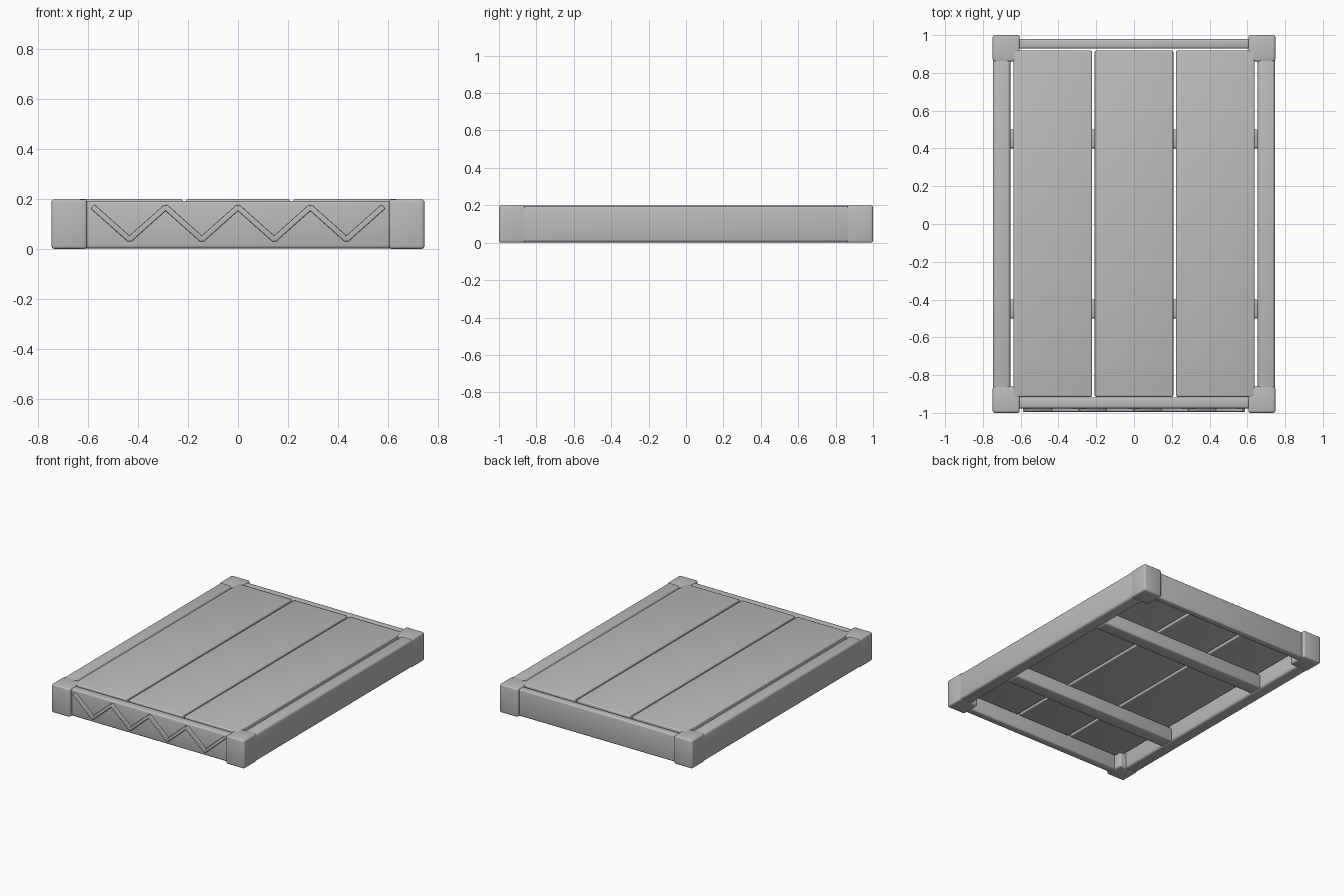
import bpy, bmesh, math
from mathutils import Matrix, Vector

cube = bpy.data.objects.get("Cube")
if cube:
    bpy.data.objects.remove(cube, do_unlink=True)

# Single grey material
grey = bpy.data.materials.new("plain_grey")
grey.use_nodes = True
colour = (0.5, 0.5, 0.5, 1)
grey.diffuse_color = colour
grey.node_tree.nodes["Principled BSDF"].inputs["Base Color"].default_value = colour


def box(name, x, y, z, bevel=0.012, tilt=0):
    """Rounded box from (min, max) ranges, tilted about y at its centre."""
    lo, hi = (Vector(c) for c in zip(x, y, z))
    bm = bmesh.new()
    bmesh.ops.create_cube(bm, size=1, matrix=Matrix.Diagonal((*(hi - lo), 1)))
    bmesh.ops.bevel(bm, geom=bm.edges[:], offset=bevel, segments=3,
                    profile=0.5, affect='EDGES')
    mesh = bpy.data.meshes.new(name)
    bm.to_mesh(mesh)
    bm.free()
    mesh.materials.append(grey)
    obj = bpy.data.objects.new(name, mesh)
    obj.location = (lo + hi) / 2
    obj.rotation_euler.y = tilt
    bpy.context.collection.objects.link(obj)
    bpy.ops.object.select_all(action='DESELECT')
    obj.select_set(True)
    bpy.context.view_layer.objects.active = obj
    bpy.ops.object.shade_smooth_by_angle(angle=math.radians(35))
    return obj


def span(a, b, sign):
    return tuple(sorted((a * sign, b * sign)))


# Corner posts, side rails and cross beams
for sx, side in ((1, "left"), (-1, "right")):
    box(f"{side}_rail", span(0.655, 0.747, sx), (-0.9, 0.9), (0.002, 0.196), 0.016)
    for sy, end in ((1, "back"), (-1, "front")):
        box(f"{end}_{side}_post", span(0.605, 0.748, sx), span(0.86, 1, sy), (0, 0.199))

# End rails
box("back_rail", (-0.62, 0.62), (0.928, 0.98), (0.002, 0.192))
box("front_rail", (-0.62, 0.62), (-0.976, -0.918), (0.002, 0.192))

# Cross beams under the planks
for sy, end in ((1, "back"), (-1, "front")):
    box(f"{end}_beam", (-0.66, 0.66), span(0.4, 0.5, sy), (0.002, 0.102))

# Deck planks
for i, name in enumerate(("right", "middle", "left")):
    cx = (i - 1) * 0.43
    box(f"{name}_plank", (cx - 0.208, cx + 0.208), (-0.915, 0.918), (0.1, 0.2), 0.008)

# Zigzag trim on the front rail
step, low, high = 0.145, 0.038, 0.167
rise = high - low
half = math.hypot(step, rise) / 2 + 0.004
slope = math.atan2(rise, step)
mid = (low + high) / 2
for i in range(8):
    cx = (i - 3.5) * step
    box(f"zigzag_bar_{i + 1}", (cx - half, cx + half), (-0.994, -0.97),
        (mid - 0.011, mid + 0.011), 0.004, slope if i % 2 == 0 else -slope)
